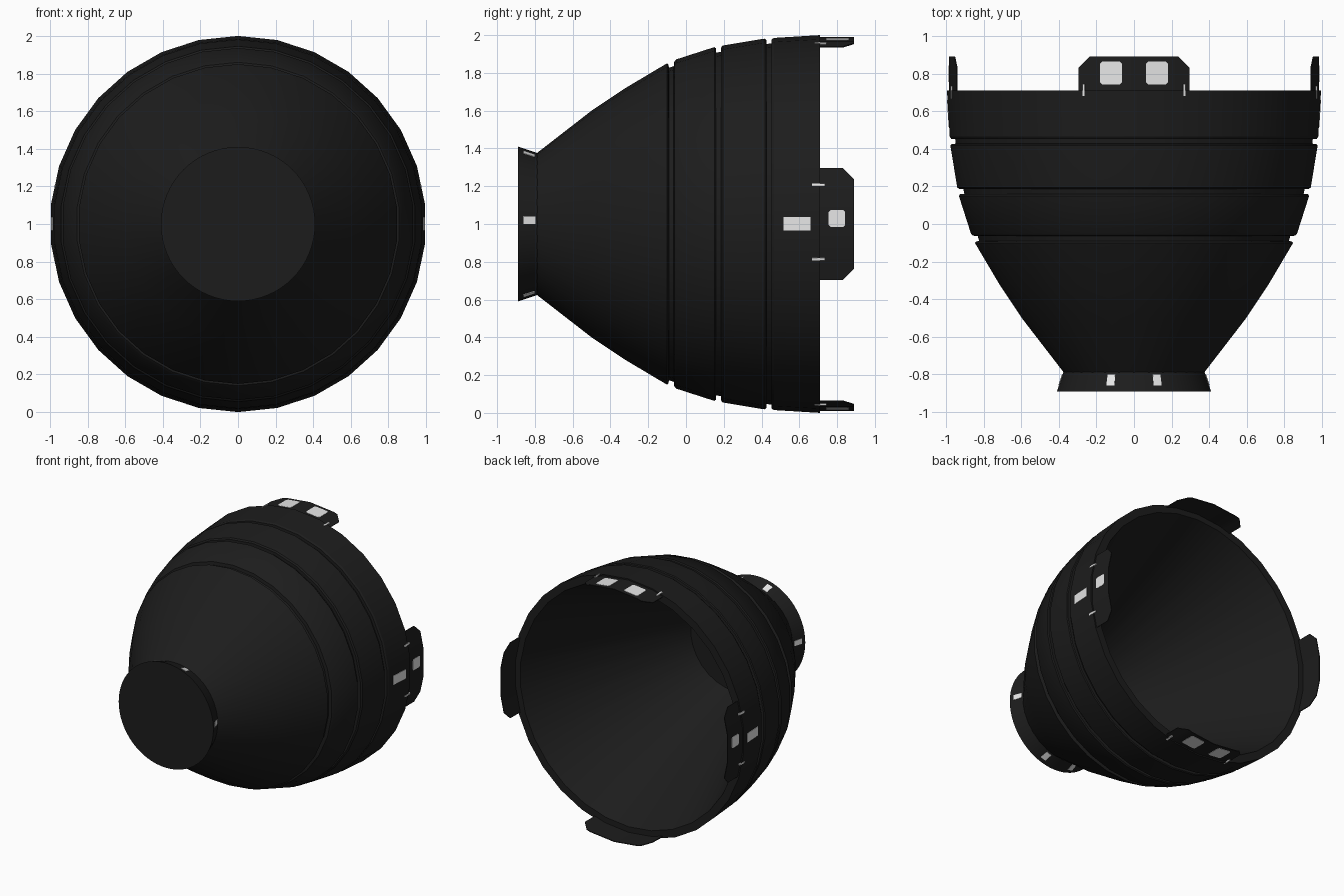
import bpy, bmesh
from math import sin, cos, asin, radians, pi

cube = bpy.data.objects.get("Cube")
if cube:
    bpy.data.objects.remove(cube, do_unlink=True)


def material(name, rgb, rough):
    m = bpy.data.materials.new(name)
    m.use_nodes = True
    m.diffuse_color = (*rgb, 1)
    bsdf = m.node_tree.nodes["Principled BSDF"]
    bsdf.inputs["Base Color"].default_value = (*rgb, 1)
    bsdf.inputs["Roughness"].default_value = rough
    return m


BLACK = material("charcoal black", (0.012, 0.012, 0.012), 0.6)
WHITE = material("pale white", (0.82, 0.82, 0.82), 0.5)
SIDES = 30
STEP = 2 * pi / SIDES


def around(a, r, y):
    """Point at angle a from the top, about the long axis."""
    return (r * sin(a), y, 1 + r * cos(a))


def finish(name, bm, mat):
    bmesh.ops.remove_doubles(bm, verts=bm.verts, dist=1e-5)
    bmesh.ops.recalc_face_normals(bm, faces=bm.faces)
    me = bpy.data.meshes.new(name)
    bm.to_mesh(me)
    bm.free()
    me.materials.append(mat)
    ob = bpy.data.objects.new(name, me)
    bpy.context.collection.objects.link(ob)
    bpy.ops.object.select_all(action="DESELECT")
    ob.select_set(True)
    bpy.context.view_layer.objects.active = ob
    bpy.ops.object.shade_smooth_by_angle(angle=radians(30))
    return ob


def lathe(name, profile, sides, mat):
    """Revolve a closed (radius, y) profile."""
    bm = bmesh.new()
    rings = [[bm.verts.new(around(2 * pi * i / sides, r, y)) for i in range(sides)]
             for r, y in profile]
    for p, q in zip(rings, rings[1:] + rings[:1]):
        for i in range(sides):
            j = (i + 1) % sides
            bm.faces.new((p[i], p[j], q[j], q[i]))
    bmesh.ops.dissolve_degenerate(bm, dist=1e-5, edges=bm.edges)
    return finish(name, bm, mat)


# Direction from local angle to angle about the axis, for each side
PLACE = {
    "top": lambda u: u,
    "bottom": lambda u: pi - u,
    "left": lambda u: pi / 2 - u,
    "right": lambda u: u - pi / 2,
}


def plate(name, side, w, y, r, thick, mat, faceted=True, chamfer=0.0, both=False):
    """Curved plate: w = tangential span, y = span along axis, r = radius at each y end."""
    rm = sum(r) / 2
    cols = {w[0], w[1], w[0] + chamfer, w[1] - chamfer}
    cols |= {rm * sin(k * STEP / 2) for k in range(-3, 4)
             if w[0] < rm * sin(k * STEP / 2) < w[1]}
    bm = bmesh.new()
    sections = []
    for c in sorted(cols):
        cut = max(0, chamfer - min(c - w[0], w[1] - c))
        a = PLACE[side](asin(c / rm))
        k = cos(STEP / 2) / cos(a % STEP - STEP / 2) if faceted else 1
        y0, y1 = y[0] + (cut if both else 0), y[1] - cut
        sections.append([bm.verts.new(around(a, k * rad, yy)) for rad, yy in
                         ((r[0], y0), (r[1], y1), (r[1] - thick, y1), (r[0] - thick, y0))])
    for p, q in zip(sections, sections[1:]):
        for i in range(4):
            j = (i + 1) % 4
            bm.faces.new((p[i], p[j], q[j], q[i]))
    bm.faces.new(sections[0])
    bm.faces.new(sections[-1])
    return finish(name, bm, mat)


# Stepped bell shell: outer skin with three grooves, then the conical inside and its floor
outer = [(0.375, -0.79), (0.60, -0.5), (0.72, -0.32), (0.845, -0.11), (0.85, -0.10),
         (0.842, -0.093), (0.828, -0.09), (0.835, -0.065), (0.86, -0.062), (0.872, -0.05),
         (0.93, 0.13), (0.936, 0.15), (0.93, 0.159), (0.907, 0.16), (0.912, 0.185),
         (0.935, 0.186), (0.945, 0.195), (0.98, 0.405), (0.981, 0.418), (0.975, 0.425),
         (0.953, 0.427), (0.956, 0.452), (0.977, 0.453), (0.985, 0.465), (1.0, 0.71)]
inner = [(0.94, 0.71), (0.38, -0.6), (0, -0.6), (0, -0.79)]
lathe("bell_shell", outer + inner, SIDES, BLACK)

# Flared neck with closed front
lathe("neck_flange", [(0, -0.89), (0.41, -0.89), (0.375, -0.785), (0, -0.785)], 64, BLACK)

# Rear tabs on all four sides
for s in PLACE:
    plate(s + "_tab", s, (-0.297, 0.297), (0.69, 0.89), (0.99, 0.99), 0.006, BLACK,
          chamfer=0.06)

# Pale marks: pairs above and below
for s in ("top", "bottom"):
    for n, sign in (("a", -1), ("b", 1)):
        def span(c, half):
            return (sign * c - half, sign * c + half)
        plate(f"{s}_tab_mark_{n}", s, span(0.122, 0.059), (0.742, 0.864), (0.992, 0.992),
              0.004, WHITE, chamfer=0.012, both=True)
        plate(f"{s}_slit_{n}", s, span(0.27, 0.006), (0.68, 0.745), (1.002, 1.002),
              0.009, WHITE)
        plate(f"{s}_neck_mark_{n}", s, span(0.123, 0.021), (-0.86, -0.8), (0.403, 0.383),
              0.006, WHITE, faceted=False)

# Pale marks: single set on each flank
for s in ("left", "right"):
    plate(s + "_tab_mark", s, (-0.015, 0.073), (0.755, 0.843), (0.992, 0.992),
          0.004, WHITE, chamfer=0.01, both=True)
    plate(s + "_shell_mark", s, (-0.035, 0.037), (0.515, 0.66), (0.991, 1.0),
          0.006, WHITE)
    plate(s + "_neck_mark", s, (0.0, 0.04), (-0.86, -0.797), (0.403, 0.382),
          0.006, WHITE, faceted=False)
    for n, c in (("a", 0.208), ("b", -0.187)):
        plate(f"{s}_slit_{n}", s, (c - 0.007, c + 0.007), (0.668, 0.735), (1.0015, 1.0015),
              0.009, WHITE)
